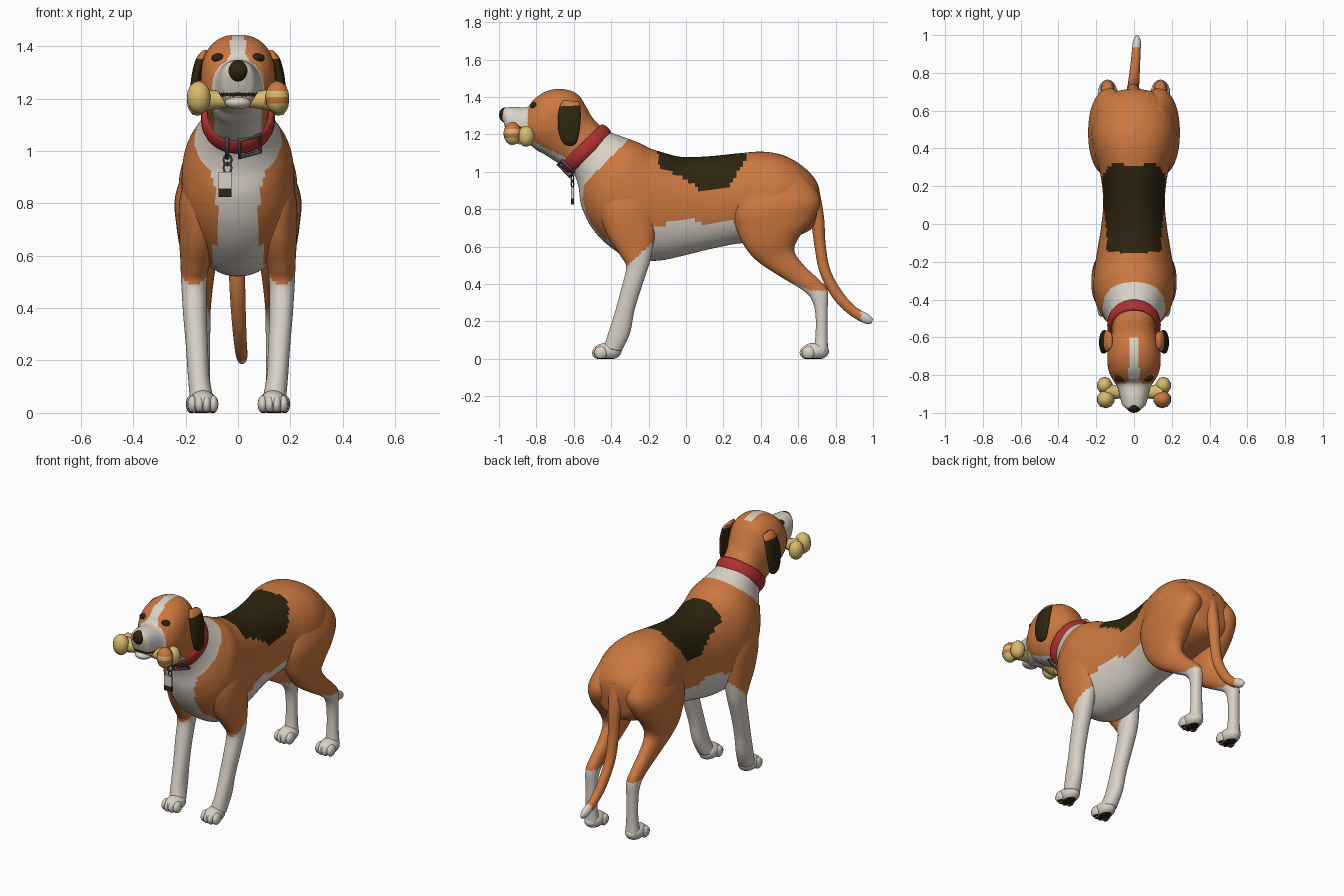
import bpy, bmesh, math
from mathutils import Vector
from mathutils.bvhtree import BVHTree

if "Cube" in bpy.data.objects:
    bpy.data.objects.remove(bpy.data.objects["Cube"])


def material(name, rgb):
    m = bpy.data.materials.new(name)
    m.diffuse_color = (*rgb, 1)
    m.use_nodes = True
    m.node_tree.nodes["Principled BSDF"].inputs["Base Color"].default_value = m.diffuse_color
    return m


ORANGE, WHITE, DARK, RED, YELLOW, GREY = range(6)
MATS = [material("orange fur", (0.60, 0.185, 0.05)), material("white fur", (0.70, 0.64, 0.57)),
        material("dark brown", (0.027, 0.017, 0.005)), material("red collar", (0.43, 0.03, 0.03)),
        material("bone yellow", (0.70, 0.50, 0.16)), material("grey metal", (0.08, 0.08, 0.09))]


def finish(name, bm, colour):
    """Turn a bmesh into a smooth object; colour is an index or a rule on (centre, normal)."""
    bmesh.ops.recalc_face_normals(bm, faces=bm.faces[:])
    bm.normal_update()
    for f in bm.faces:
        f.smooth = True
        f.material_index = colour(f.calc_center_median(), f.normal) if callable(colour) else colour
    me = bpy.data.meshes.new(name)
    bm.to_mesh(me)
    bm.free()
    for m in MATS:
        me.materials.append(m)
    ob = bpy.data.objects.new(name, me)
    bpy.context.collection.objects.link(ob)
    return ob


def lerp(x, pts):
    """Piecewise linear lookup."""
    if x <= pts[0][0]:
        return pts[0][1]
    for (a, b), (c, d) in zip(pts, pts[1:]):
        if x <= c:
            return b + (d - b) * (x - a) / (c - a)
    return pts[-1][1]


def bridge(bm, loops, closed=False):
    n = len(loops[0])
    pairs = list(zip(loops, loops[1:])) + ([(loops[-1], loops[0])] if closed else [])
    for a, b in pairs:
        for i in range(n):
            bm.faces.new((a[i], a[(i + 1) % n], b[(i + 1) % n], b[i]))


def loft(name, rings, colour, side=1, sides=48, steps=7, power=0.92):
    """Smooth skin over oval rings: (y, z) of one edge, (y, z) of the other, x centre, half width."""
    bm, loops = bmesh.new(), []
    p = [rings[0]] + list(rings) + [rings[-1]]
    for k in range(len(rings) - 1):
        for j in range(steps + (k == len(rings) - 2)):
            t = j / steps
            y1, z1, y2, z2, cx, w = [
                0.5 * (2 * b + (c - a) * t + (2 * a - 5 * b + 4 * c - d) * t * t + (3 * b - a - 3 * c + d) * t ** 3)
                for a, b, c, d in zip(*p[k:k + 4])]
            loop = []
            for i in range(sides):
                a = 2 * math.pi * (i + 0.5) / sides
                c, s = [math.copysign(abs(v) ** power, v) for v in (math.cos(a), math.sin(a))]
                loop.append(bm.verts.new((side * (cx + w * s), (y1 + y2) / 2 + (y1 - y2) / 2 * c,
                                          (z1 + z2) / 2 + (z1 - z2) / 2 * c)))
            loops.append(loop)
    bridge(bm, loops)
    bm.faces.new(loops[0])
    bm.faces.new(loops[-1])
    return finish(name, bm, colour)


def blob(bm, centre, radii, u=20, v=14):
    new = bmesh.ops.create_uvsphere(bm, u_segments=u, v_segments=v, radius=1)["verts"]
    for w in new:
        w.co = Vector([c + r * q for c, r, q in zip(centre, radii, w.co)])


def tube(name, pts, radius, mat, cyclic=True):
    cu = bpy.data.curves.new(name, "CURVE")
    cu.dimensions, cu.bevel_depth, cu.bevel_resolution = "3D", radius, 2
    sp = cu.splines.new("POLY")
    sp.points.add(len(pts) - 1)
    for q, co in zip(sp.points, pts):
        q.co = (*co, 1)
    sp.use_cyclic_u = cyclic
    cu.materials.append(MATS[mat])
    bpy.context.collection.objects.link(bpy.data.objects.new(name, cu))


# Torso with saddle patch, neck band, chest blaze and belly
def torso_colour(c, n):
    x, y, z = c
    if -0.15 < y < 0.315 and z > lerp(y, [(-.15, 1.03), (0, .96), (.08, .90), (.2, .90), (.25, .95), (.315, 1.06)]):
        return DARK
    if y < -0.2 and (y + 0.53 - z + 1.12) * 0.707 < 0.12:
        return WHITE
    if y < -0.2 and z < 1.05 and abs(x) < lerp(z, [(.55, .11), (.7, .075), (.85, .085), (1, .13)]):
        return WHITE
    if -0.22 < y < 0.34 and z < lerp(y, [(-.22, .68), (0, .76), (.1, .72), (.2, .74), (.34, .72)]):
        return WHITE
    return ORANGE


loft("torso", [
    (.718, .86, .70, .77, 0, .03), (.70, .945, .675, .70, 0, .13), (.63, 1.025, .60, .66, 0, .19),
    (.53, 1.085, .46, .63, 0, .225), (.41, 1.108, .37, .62, 0, .215), (.27, 1.098, .27, .615, 0, .18),
    (.12, 1.083, .12, .585, 0, .163), (-.02, 1.08, -.02, .55, 0, .175), (-.11, 1.10, -.15, .525, 0, .193),
    (-.19, 1.125, -.29, .53, 0, .21), (-.22, 1.14, -.42, .61, 0, .215), (-.25, 1.155, -.51, .71, 0, .21),
    (-.29, 1.17, -.56, .82, 0, .185), (-.34, 1.188, -.575, .92, 0, .155), (-.40, 1.21, -.60, .99, 0, .132),
    (-.45, 1.235, -.645, 1.035, 0, .118)], torso_colour, sides=64, steps=8)


# Head with white muzzle, forehead blaze and throat
def head_colour(c, n):
    x, y, z = c
    if y < -0.86 and 1.208 < z < 1.222:
        return DARK
    if y < -0.845:
        return WHITE
    if y < -0.6 and abs(x) < lerp(z, [(1, .09), (1.15, .09), (1.25, .095), (1.32, .06), (1.37, .028)]):
        return WHITE
    return ORANGE


head = loft("head", [
    (-.44, 1.225, -.635, 1.025, 0, .118), (-.50, 1.29, -.68, 1.045, 0, .116), (-.535, 1.35, -.72, 1.07, 0, .127),
    (-.57, 1.405, -.76, 1.095, 0, .137), (-.62, 1.435, -.79, 1.11, 0, .141), (-.69, 1.443, -.81, 1.125, 0, .139),
    (-.76, 1.425, -.83, 1.14, 0, .126), (-.815, 1.385, -.85, 1.145, 0, .106), (-.85, 1.347, -.875, 1.15, 0, .088),
    (-.92, 1.347, -.915, 1.165, 0, .074), (-.972, 1.34, -.945, 1.19, 0, .06), (-.99, 1.31, -.965, 1.23, 0, .03)],
    head_colour, sides=72, steps=9, power=0.86)

# Nose and chin
bm = bmesh.new()
blob(bm, (0, -.964, 1.304), (.041, .036, .041))
finish("nose", bm, DARK)
bm = bmesh.new()
blob(bm, (0, -.925, 1.185), (.05, .045, .026))
finish("chin", bm, WHITE)

# Eyes, set on the face surface
bm = bmesh.new()
bm.from_mesh(head.data)
tree = BVHTree.FromBMesh(bm)
bm.free()
for s, label in ((-1, "left"), (1, "right")):
    hit = tree.ray_cast(Vector((s * .075, -2, 1.355)), Vector((0, 1, 0)))[0]
    bm = bmesh.new()
    blob(bm, hit + Vector((0, .008, 0)), (.027, .02, .017))
    finish(label + "_eye", bm, DARK)

    # Hanging ear
    loft(label + "_ear", [
        (-.655, 1.385, -.575, 1.375, .125, .012), (-.675, 1.35, -.565, 1.355, .142, .018),
        (-.685, 1.29, -.562, 1.29, .158, .019), (-.683, 1.22, -.57, 1.21, .166, .018),
        (-.665, 1.165, -.585, 1.155, .168, .016), (-.64, 1.14, -.61, 1.138, .168, .006)],
        lambda c, n: ORANGE if c.z > 1.352 else DARK, side=s, sides=24, steps=4)

    # Front leg
    loft(label + "_front_leg", [
        (-.42, .98, -.22, .98, .11, .07), (-.465, .82, -.17, .82, .13, .092), (-.425, .67, -.16, .70, .147, .078),
        (-.35, .55, -.175, .61, .163, .057), (-.32, .49, -.195, .51, .168, .049), (-.345, .38, -.235, .39, .165, .045),
        (-.38, .25, -.275, .26, .157, .042), (-.415, .14, -.30, .135, .15, .041), (-.44, .06, -.345, .04, .138, .045)],
        lambda c, n: WHITE if c.z < 0.5 + (c.y + 0.31) * 0.95 else ORANGE, side=s)

    # Hind leg
    loft(label + "_hind_leg", [
        (.30, .98, .62, 1.0, .10, .08), (.25, .80, .715, .86, .123, .116), (.275, .68, .685, .75, .14, .095),
        (.32, .59, .605, .65, .145, .074), (.39, .515, .58, .575, .142, .055), (.52, .43, .635, .495, .14, .042),
        (.62, .37, .715, .42, .14, .036), (.67, .32, .757, .365, .14, .035), (.692, .24, .757, .25, .14, .033),
        (.692, .12, .757, .12, .14, .034), (.68, .05, .76, .04, .14, .042)],
        lambda c, n: WHITE if c.z < 0.665 - 0.45 * c.y or c.z < 0.365 else ORANGE, side=s)

    # Paws: a pad with four toes, flat and dark underneath
    for part, cx, cy in (("front", .134, -.42), ("hind", .14, .69)):
        bm = bmesh.new()
        blob(bm, (s * cx, cy, .04), (.052, .075, .046))
        for i in range(4):
            d = (i - 1.5) / 1.5
            blob(bm, (s * cx + d * .04, cy - .052 + .017 * abs(d), .033), (.019, .036, .034), 12, 10)
        for v in bm.verts:
            v.co.z = max(v.co.z, 0)
        finish(f"{label}_{part}_paw", bm, lambda c, n: DARK if c.z < 0.006 else WHITE)

# Tail with pale tip
loft("tail", [
    (.64, .87, .71, .92, 0, .045), (.67, .72, .738, .76, -.003, .036), (.687, .60, .747, .61, -.005, .032),
    (.715, .46, .772, .475, -.002, .030), (.785, .325, .835, .36, .004, .027), (.875, .235, .905, .28, .010, .024),
    (.955, .19, .975, .238, .015, .021), (.992, .188, 1.0, .213, .016, .008)],
    lambda c, n: WHITE if c.y > .935 else ORANGE, sides=24, power=1)

# Collar: rounded strap swept round the tilted neck
mid, up, along = Vector((0, -.533, 1.122)), Vector((0, .72, .69)), Vector((0, .69, -.72))
bm, loops = bmesh.new(), []
for i in range(48):
    a = 2 * math.pi * i / 48
    out = Vector((math.cos(a), 0, 0)) + up * math.sin(a)
    base = mid + Vector((.126 * math.cos(a), 0, 0)) + up * (.147 * math.sin(a))
    loops.append([bm.verts.new(base + out * (.016 * math.cos(b)) + along * (.040 * math.sin(b)))
                  for b in [2 * math.pi * j / 12 for j in range(12)]])
bridge(bm, loops, True)
finish("collar", bm, RED)

# Buckle frame, strap keeper and hanging ring
tube("buckle", [mid + Vector((x, 0, 0)) - up * h + along * a for x, h, a in
                ((.005, .166, -.045), (.085, .135, -.045), (.085, .135, .045), (.005, .166, .045))], .008, GREY)
tube("keeper", [mid + Vector((-.042, 0, 0)) - up * h + along * a for h, a in
                ((.168, -.045), (.168, .045), (.13, .045), (.13, -.045))], .008, GREY)
for k, z in enumerate((.965, .935)):
    tube(f"tag_ring_{k + 1}", [(-.04 + .015 * math.cos(a), -.607 + .006 * (-1) ** k * math.cos(a), z + .02 * math.sin(a))
                               for a in [math.pi * i / 8 for i in range(16)]], .004, GREY)

# Plain hanging tag, dark at the bottom
bm = bmesh.new()
bmesh.ops.create_cube(bm, size=1)
bmesh.ops.subdivide_edges(bm, edges=bm.edges[:], cuts=5, use_grid_fill=True)
for v in bm.verts:
    v.co = Vector((-.05 + v.co.x * .05, -.607 + v.co.y * .014, .872 + v.co.z * .095))
tag = finish("tag", bm, lambda c, n: DARK if c.z < .856 else WHITE)
for f in tag.data.polygons:
    f.use_smooth = False

# Bone held in the mouth: shaft plus two knobs at each end, one end chewed
bm = bmesh.new()
loops = []
for x in (-.15, -.10, -.06, 0, .06, .10, .15):
    r = .028 + .9 * x * x
    loops.append([bm.verts.new((x, -.89 + r * math.cos(a), 1.195 + r * math.sin(a)))
                  for a in [2 * math.pi * j / 12 for j in range(12)]])
bridge(bm, loops)
for s in (-1, 1):
    blob(bm, (s * .15, -.928, 1.205), (.048, .048, .062), 10, 8)
    blob(bm, (s * .155, -.855, 1.19), (.042, .046, .056), 10, 8)
finish("bone", bm, lambda c, n: ORANGE if c.x > .11 and c.y < -.88 and (c.z > 1.235 or 1.175 < c.z < 1.195) else YELLOW)
